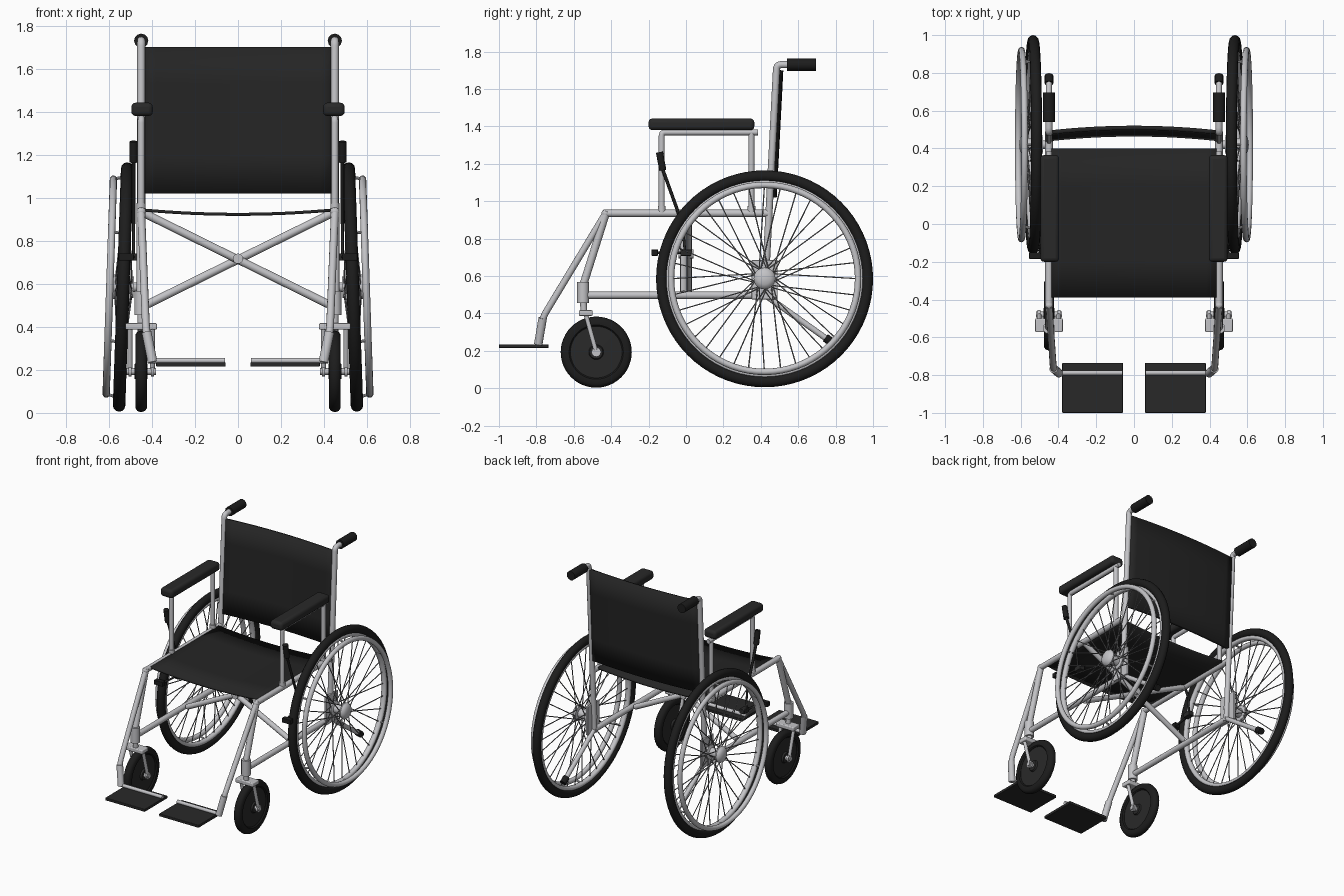
import bpy, bmesh, math
from mathutils import Vector, Matrix

if "Cube" in bpy.data.objects:
    bpy.data.objects.remove(bpy.data.objects["Cube"])


def material(name, color, rough=0.5):
    m = bpy.data.materials.new(name)
    m.use_nodes = True
    m.diffuse_color = (*color, 1)
    bsdf = m.node_tree.nodes["Principled BSDF"]
    bsdf.inputs["Base Color"].default_value = (*color, 1)
    bsdf.inputs["Roughness"].default_value = rough
    return m


STEEL = material("brushed steel", (0.55, 0.55, 0.57))
SPOKE = material("spoke steel", (0.25, 0.25, 0.26))
FABRIC = material("black fabric", (0.018, 0.018, 0.018))
RUBBER = material("black rubber", (0.012, 0.012, 0.012))
PLASTIC = material("dark plastic", (0.022, 0.022, 0.022))


def finish(name, mesh, mat, mirror=True, bevel=0):
    """Link a mesh, colour and shade it, and mirror it across x if paired."""
    ob = bpy.data.objects.new(name, mesh)
    bpy.context.collection.objects.link(ob)
    mesh.materials.clear()
    mesh.materials.append(mat)
    bpy.ops.object.select_all(action='DESELECT')
    ob.select_set(True)
    bpy.context.view_layer.objects.active = ob
    bpy.ops.object.shade_smooth_by_angle(angle=math.radians(40))
    if bevel:
        mod = ob.modifiers.new("Bevel", 'BEVEL')
        mod.width, mod.segments = bevel, 3
    if mirror:
        mod = ob.modifiers.new("Mirror", 'MIRROR')
        mod.use_mirror_merge = False
    return ob


def from_bmesh(bm):
    bmesh.ops.recalc_face_normals(bm, faces=bm.faces)
    mesh = bpy.data.meshes.new("part")
    bm.to_mesh(mesh)
    bm.free()
    return mesh


def rounded(points, radius):
    """Replace every inner corner of a path with a short arc."""
    pts = [Vector(p) for p in points]
    out = [pts[0]]
    for a, b, c in zip(pts, pts[1:], pts[2:]):
        p, q = b + (a - b).normalized() * radius, b + (c - b).normalized() * radius
        for i in range(6):
            t = i / 5
            out.append(p * (1 - t) ** 2 + b * 2 * t * (1 - t) + q * t * t)
    return out + [pts[-1]]


def tube(name, paths, r, mat=STEEL, mirror=True, bend=0.04, sides=4, xf=None):
    """Round tubes along one or more paths."""
    cu = bpy.data.curves.new(name, 'CURVE')
    cu.dimensions = '3D'
    cu.bevel_depth, cu.bevel_resolution, cu.use_fill_caps = r, sides, True
    for path in paths:
        pts = rounded(path, bend)
        sp = cu.splines.new('POLY')
        sp.points.add(len(pts) - 1)
        for sp_pt, p in zip(sp.points, pts):
            sp_pt.co = (*p, 1)
    tmp = bpy.data.objects.new("tmp", cu)
    mesh = bpy.data.meshes.new_from_object(tmp)
    bpy.data.objects.remove(tmp)
    if xf:
        mesh.transform(xf)
    return finish(name, mesh, mat, mirror)


def lathe(name, profile, xf, mat, closed=False, n=32, mirror=True):
    """Turn (radius, x) points about the local x axis."""
    bm = bmesh.new()
    rings = []
    for i in range(n):
        a = math.tau * i / n
        rings.append([bm.verts.new((x, r * math.cos(a), r * math.sin(a))) for r, x in profile])
    m = len(profile)
    for i in range(n):
        p, q = rings[i], rings[(i + 1) % n]
        for j in range(m if closed else m - 1):
            k = (j + 1) % m
            bm.faces.new((p[j], p[k], q[k], q[j]))
    bmesh.ops.remove_doubles(bm, verts=bm.verts, dist=1e-5)
    mesh = from_bmesh(bm)
    mesh.transform(xf)
    return finish(name, mesh, mat, mirror)


def ring(name, major, half_r, half_x, xf, mat, x=0, n=72):
    prof = [(major + half_r * math.cos(math.tau * i / 12),
             x + half_x * math.sin(math.tau * i / 12)) for i in range(12)]
    return lathe(name, prof, xf, mat, closed=True, n=n)


def box(name, lo, hi, mat, bevel=0.004, mirror=True):
    lo, hi = Vector(lo), Vector(hi)
    bm = bmesh.new()
    bmesh.ops.create_cube(bm, size=1)
    bmesh.ops.transform(bm, verts=bm.verts,
                        matrix=Matrix.Translation((lo + hi) / 2) @ Matrix.Diagonal((*(hi - lo), 1)))
    return finish(name, from_bmesh(bm), mat, mirror, bevel)


def panel(name, place, mat, thick):
    """Sagging sheet: place(u, v) maps -1..1 to a point."""
    bm = bmesh.new()
    bmesh.ops.create_grid(bm, x_segments=16, y_segments=4, size=1)
    for v in bm.verts:
        v.co = place(v.co.x, v.co.y)
    ob = finish(name, from_bmesh(bm), mat, mirror=False)
    mod = ob.modifiers.new("Solidify", 'SOLIDIFY')
    mod.thickness, mod.offset = thick, 0
    return ob


X = 0.45  # half width of the frame


def side(*yz):
    return [(X, y, z) for y, z in yz]


def post_y(z):
    return 0.42 + 0.052 * (z - 0.48)


# Main frame
tube("back_posts", [side((post_y(0.48), 0.48), (0.485, 1.73), (0.56, 1.73))], 0.019, bend=0.025)
tube("seat_rails", [side((0.44, 0.935), (-0.43, 0.935))], 0.02)
tube("front_legs", [side((-0.425, 0.945), (-0.55, 0.55))], 0.021)
tube("lower_rails", [side((-0.56, 0.497), (0.43, 0.497))], 0.02)
lathe("rail_corners", [(0.022 * math.sin(i * math.pi / 8), 0.022 * math.cos(i * math.pi / 8)) for i in range(9)],
      Matrix.Translation((X, -0.43, 0.935)), STEEL, n=16)
tube("cross_brace", [[(s * 0.44, s * 0.012, 0.93), (-s * 0.42, s * 0.012, 0.505)] for s in (1, -1)],
     0.019, mirror=False)
tube("cross_pivot", [[(0, -0.04, 0.717), (0, 0.04, 0.717)]], 0.024, mirror=False)

# Push handles
tube("hand_grips", [side((0.54, 1.73), (0.695, 1.73))], 0.033, RUBBER)

# Armrests
tube("armrest_frames", [side((-0.13, 0.93), (-0.13, 1.368), (0.385, 1.368)),
                        side((0.35, 0.93), (0.35, 1.365))], 0.016, bend=0.02)
tube("armrest_sockets", [side((y, 0.935), (y, 0.975)) for y in (-0.13, 0.35)], 0.021)
box("armrest_pads", (0.396, -0.2, 1.38), (0.496, 0.365, 1.442), PLASTIC, bevel=0.02)

# Upholstery
panel("seat", lambda u, v: (0.44 * u, 0.005 + 0.395 * v, 0.943 - 0.02 * (1 - u * u)), FABRIC, 0.014)


def back_point(u, v):
    z = 1.36 + 0.34 * v
    return 0.44 * u, post_y(z) + 0.002 + 0.024 * (1 - u * u), z


panel("backrest", back_point, FABRIC, 0.022)

# Rear wheels, tilted slightly so the tops lean inwards
WHEEL = Matrix.Translation((0.534, 0.42, 0.585)) @ Matrix.Rotation(-0.034, 4, 'Y')
ring("tyres", 0.55, 0.03, 0.029, WHEEL, RUBBER)
ring("wheel_rims", 0.515, 0.017, 0.02, WHEEL, STEEL)
ring("hand_rims", 0.5, 0.017, 0.017, WHEEL, STEEL, x=0.062)
lathe("wheel_hubs", [(0, -0.05), (0.05, -0.05), (0.05, -0.036), (0.032, -0.03), (0.032, 0.03), (0.055, 0.034),
                     (0.058, 0.046), (0.05, 0.06), (0.032, 0.07), (0, 0.074)], WHEEL, STEEL)
spokes, struts = [], []
for i in range(36):
    a = math.tau * i / 36
    b = a + (0.7 if i % 4 < 2 else -0.7)
    spokes.append([(0.036 if i % 2 else -0.04, 0.046 * math.cos(b), 0.046 * math.sin(b)),
                   (0, 0.51 * math.cos(a), 0.51 * math.sin(a))])
for i in range(6):
    a = math.tau * (i + 0.5) / 6
    c, s = math.cos(a), math.sin(a)
    struts.append([(0.01, 0.512 * c, 0.512 * s), (0.062, 0.5 * c, 0.5 * s)])
tube("spokes", spokes, 0.0035, SPOKE, sides=1, xf=WHEEL)
tube("hand_rim_struts", struts, 0.007, sides=2, xf=WHEEL)
tube("axles", [[(0.44, 0.42, 0.585), (0.53, 0.42, 0.585)]], 0.022)
box("axle_plates", (0.455, 0.35, 0.475), (0.472, 0.49, 0.685), STEEL)

# Anti-tip bars
tube("anti_tip_bars", [side((0.42, 0.5), (0.765, 0.255))], 0.016)
tube("anti_tip_caps", [side((0.745, 0.27), (0.785, 0.241))], 0.023, RUBBER)

# Casters
CASTER = Matrix.Translation((X, -0.48, 0.193))
lathe("caster_tyres", [(0.138, -0.018), (0.145, -0.026), (0.17, -0.027), (0.184, -0.018), (0.19, 0),
                       (0.184, 0.018), (0.17, 0.027), (0.145, 0.026), (0.138, 0.018)],
      CASTER, RUBBER, closed=True, n=48)
lathe("caster_discs", [(0, -0.03), (0.035, -0.03), (0.04, -0.018), (0.14, -0.016),
                       (0.14, 0.016), (0.04, 0.018), (0.035, 0.03), (0, 0.03)], CASTER, PLASTIC)
tube("caster_axles", [[(X - 0.068, -0.48, 0.193), (X + 0.068, -0.48, 0.193)]], 0.016)
tube("caster_forks", [[(X + d, -0.537, 0.4), (X + d, -0.48, 0.193)] for d in (-0.052, 0.052)], 0.012)
lathe("fork_ends", [(0, -0.06), (0.025, -0.06), (0.025, -0.046), (0, -0.046)], CASTER, STEEL, n=20)
lathe("fork_outer_ends", [(0, 0.046), (0.025, 0.046), (0.025, 0.06), (0, 0.06)], CASTER, STEEL, n=20)
box("fork_crowns", (X - 0.073, -0.573, 0.387), (X + 0.073, -0.5, 0.417), STEEL, bevel=0.006)
tube("caster_stems", [side((-0.545, 0.4), (-0.55, 0.48))], 0.018)
tube("caster_head_tubes", [side((-0.55, 0.455), (-0.55, 0.567))], 0.032)

# Leg rests and footplates
tube("leg_rests", [[(X, -0.43, 0.935), (0.427, -0.765, 0.38), (0.397, -0.79, 0.245)]], 0.018)
tube("leg_rest_sleeves", [[(0.425, -0.766, 0.375), (0.397, -0.79, 0.235)]], 0.023)
tube("footplate_bars", [[(0.4, -0.788, 0.243), (0.06, -0.788, 0.243)]], 0.013)
box("footplates", (0.058, -1.0, 0.215), (0.38, -0.735, 0.235), PLASTIC, bevel=0.004)

# Parking brakes
tube("brake_levers", [[(0.485, -0.02, 0.88), (0.485, -0.128, 1.18)]], 0.009, RUBBER)
tube("brake_handles", [[(0.485, -0.124, 1.165), (0.485, -0.142, 1.262)]], 0.019, RUBBER)
tube("brake_links", [[(0.485, -0.02, 0.9), (0.485, -0.005, 0.725), (0.5, -0.165, 0.725)]], 0.007, PLASTIC, bend=0.01)
box("brake_mounts", (0.455, -0.03, 0.708), (0.495, 0.03, 0.742), PLASTIC)
box("brake_shoes", (0.485, -0.185, 0.708), (0.555, -0.15, 0.742), RUBBER)
